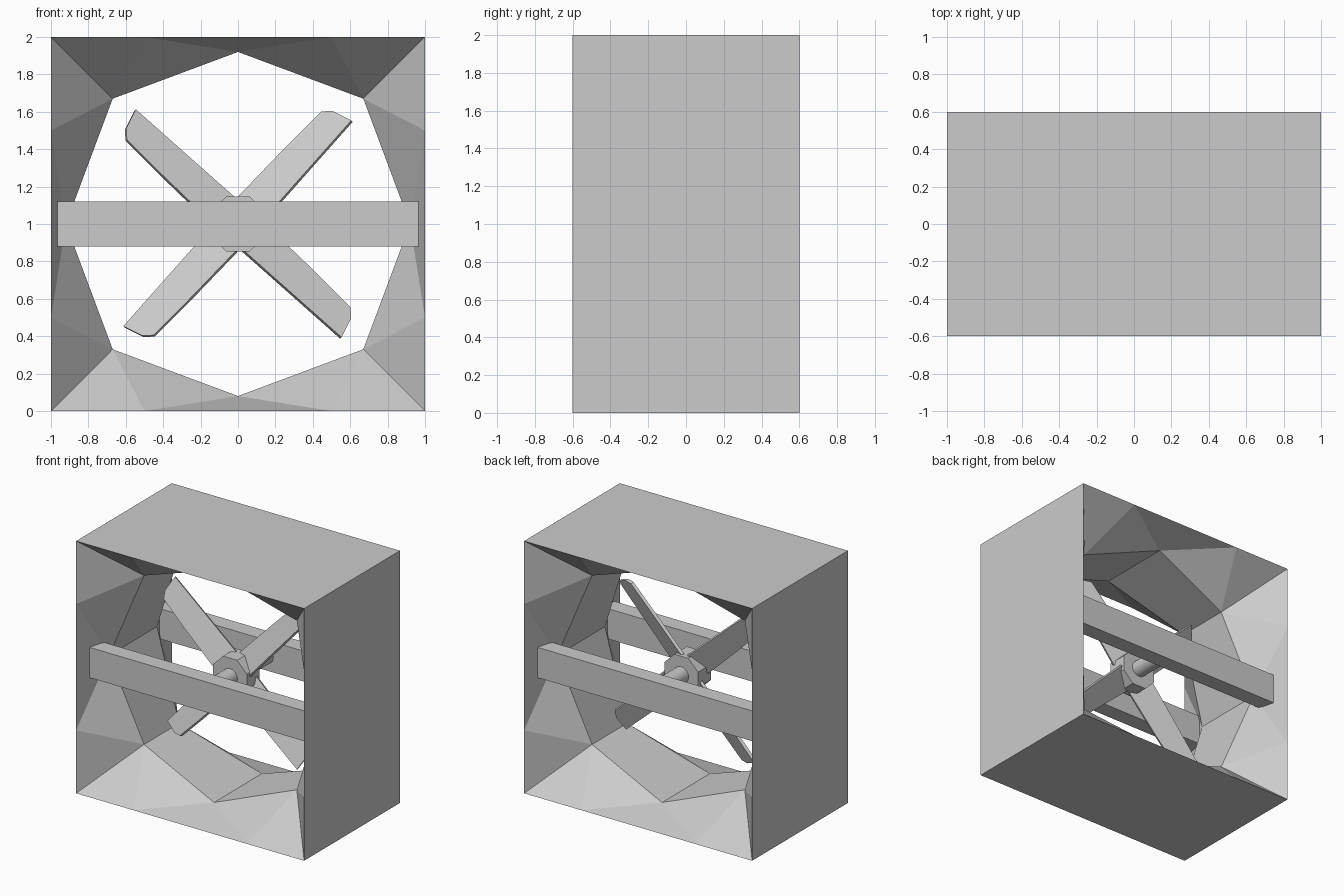
import bpy, bmesh, math
from mathutils import Vector, Matrix

cube = bpy.data.objects.get("Cube")
if cube:
    bpy.data.objects.remove(cube, do_unlink=True)

grey = bpy.data.materials.new("light_grey")
grey.use_nodes = True
COLOR = (0.6, 0.6, 0.6, 1)
grey.diffuse_color = COLOR
grey.node_tree.nodes["Principled BSDF"].inputs["Base Color"].default_value = COLOR


def finish(name, bm):
    bmesh.ops.remove_doubles(bm, verts=bm.verts, dist=0.0005)
    bmesh.ops.recalc_face_normals(bm, faces=bm.faces)
    mesh = bpy.data.meshes.new(name)
    bm.to_mesh(mesh)
    bm.free()
    mesh.materials.append(grey)
    obj = bpy.data.objects.new(name, mesh)
    bpy.context.collection.objects.link(obj)
    return obj


def box(name, size, loc):
    bm = bmesh.new()
    bmesh.ops.create_cube(bm, size=1, matrix=Matrix.Translation(loc) @ Matrix.Diagonal((*size, 1)))
    return finish(name, bm)


def cylinder(name, radius, y0, y1, sides, turn=0):
    # round part lying along the y axis at mid height
    bm = bmesh.new()
    place = (Matrix.Translation((0, (y0 + y1) / 2, 1)) @ Matrix.Rotation(math.pi / 2, 4, 'X')
             @ Matrix.Rotation(turn, 4, 'Z'))
    bmesh.ops.create_cone(bm, cap_ends=True, segments=sides, radius1=radius, radius2=radius,
                          depth=y1 - y0, matrix=place)
    return finish(name, bm)


# Square housing with a faceted funnel at each end and an eight-sided throat
bm = bmesh.new()
for quarter in range(4):
    spin = Matrix.Translation((0, 0, 1)) @ Matrix.Rotation(quarter * math.pi / 2, 4, 'Y')

    def face(*points):
        bm.faces.new([bm.verts.new(spin @ Vector(p)) for p in points])

    rims = []
    for s in (-1, 1):
        c0, m0, m1, c1 = [(x, s * 0.6, -1) for x in (-1, -0.5, 0.5, 1)]
        i0, im, i1 = (-0.67, s * 0.22, -0.67), (0, s * 0.3, -0.92), (0.67, s * 0.22, -0.67)
        for tri in ((c0, m0, i0), (m0, im, i0), (m0, m1, im), (m1, i1, im), (m1, c1, i1)):
            face(*tri)
        rims.append((c0, m0, m1, c1, i0, im, i1))
    a, b = rims
    for j, k in ((0, 1), (1, 2), (2, 3), (4, 5), (5, 6)):
        face(a[j], a[k], b[k], b[j])
finish("housing", bm)

# Support bars at the front and back
for name, s in (("front_bar", -1), ("back_bar", 1)):
    box(name, (1.93, 0.13, 0.24), (0, s * 0.415, 1))

# Shaft and hub
shaft = cylinder("shaft", 0.065, -0.4, 0.4, 24)
hub = cylinder("hub", 0.16, -0.1, 0.06, 8, math.pi / 8)
bpy.ops.object.select_all(action='DESELECT')
shaft.select_set(True)
bpy.context.view_layer.objects.active = shaft
bpy.ops.object.shade_smooth_by_angle()

# Fan blades: flat plates, each leaning so that its lower edge is forward
OUTLINE = [(0.08, 0.098), (0.49, 0.106), (0.74, 0.106), (0.785, 0.064), (0.82, -0.042), (0.1, -0.085)]
for i, name in enumerate(("upper_left", "upper_right", "lower_right", "lower_left")):
    angle = math.pi / 4 + i * math.pi / 2
    along = Vector((math.cos(angle), 0, math.sin(angle)))
    across = Vector((-along.z, 0, along.x))
    lean = math.copysign(0.5, across.z)
    chord = across + Vector((0, lean, 0))
    normal = along.cross(chord).normalized() * 0.012
    centre = Vector((0, -0.02, 1))
    bm = bmesh.new()
    sides = [[bm.verts.new(centre + along * r + chord * t + normal * s) for r, t in OUTLINE]
             for s in (-1, 1)]
    for ring in sides:
        bm.faces.new(ring)
    for k in range(len(OUTLINE)):
        n = (k + 1) % len(OUTLINE)
        bm.faces.new((sides[0][k], sides[0][n], sides[1][n], sides[1][k]))
    finish(name + "_blade", bm)
